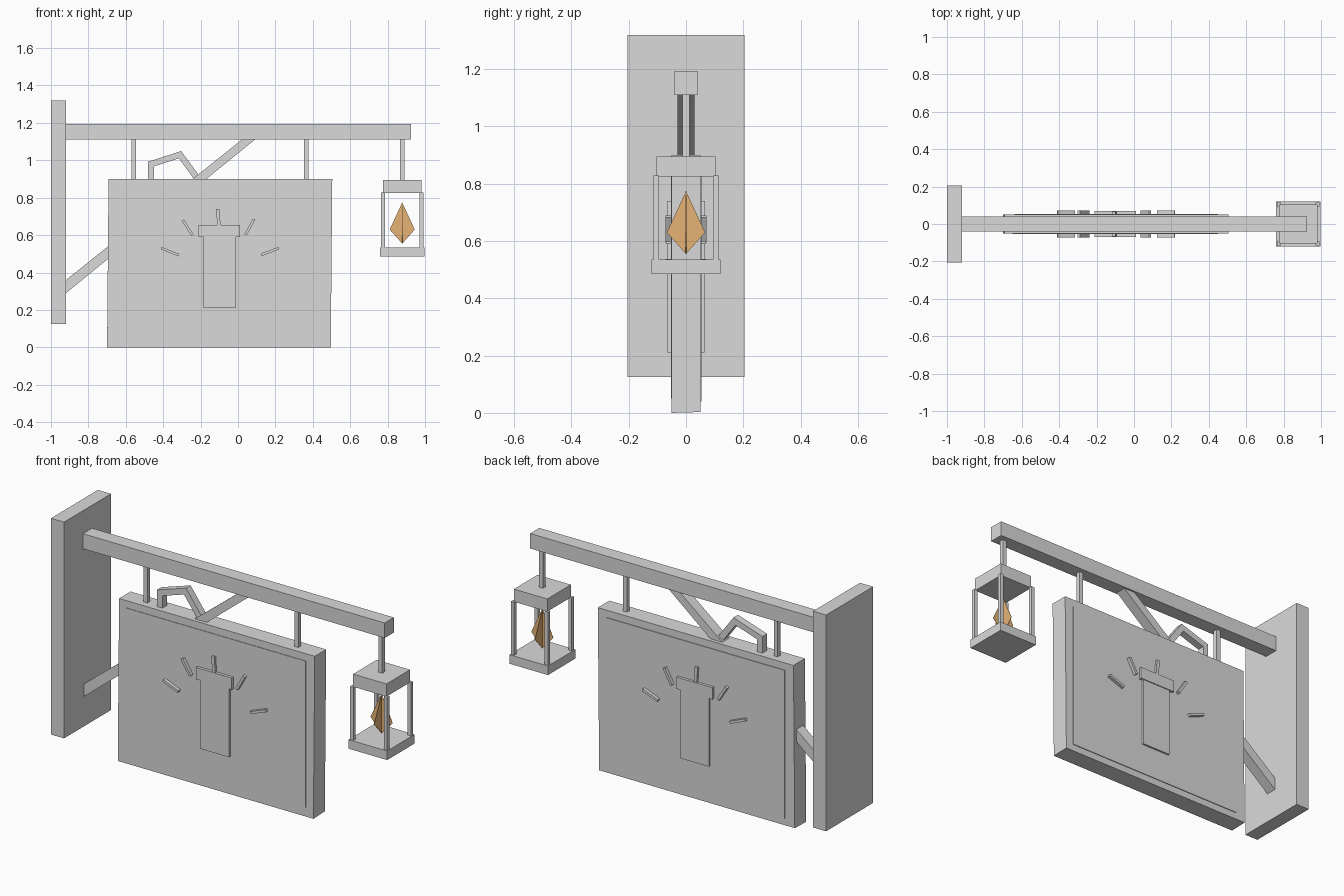
import bpy, bmesh, math
from mathutils import Vector, Matrix

if "Cube" in bpy.data.objects:
    bpy.data.objects.remove(bpy.data.objects["Cube"])


def material(name, rgb):
    m = bpy.data.materials.new(name)
    m.diffuse_color = (*rgb, 1)
    m.use_nodes = True
    m.node_tree.nodes["Principled BSDF"].inputs["Base Color"].default_value = m.diffuse_color
    return m


GREY = material("weathered grey", (0.7, 0.7, 0.7))
AMBER = material("flame amber", (0.79, 0.456, 0.178))


def finish(name, bm, mat):
    bmesh.ops.recalc_face_normals(bm, faces=bm.faces)
    me = bpy.data.meshes.new(name)
    bm.to_mesh(me)
    bm.free()
    me.materials.append(mat)
    ob = bpy.data.objects.new(name, me)
    bpy.context.collection.objects.link(ob)
    return ob


def box(name, x, y, z, mat=GREY):
    """Box from three (min, max) ranges."""
    bm = bmesh.new()
    size = Matrix.Diagonal((x[1] - x[0], y[1] - y[0], z[1] - z[0], 1))
    mid = Matrix.Translation([sum(r) / 2 for r in (x, y, z)])
    bmesh.ops.create_cube(bm, size=1, matrix=mid @ size)
    return finish(name, bm, mat)


def prism(name, outline, y, mat=GREY):
    """Extrude an (x, z) outline through the y range."""
    bm = bmesh.new()
    face = bm.faces.new([bm.verts.new((px, y[0], pz)) for px, pz in outline])
    out = bmesh.ops.extrude_face_region(bm, geom=[face])
    verts = [v for v in out["geom"] if isinstance(v, bmesh.types.BMVert)]
    bmesh.ops.translate(bm, verts=verts, vec=(0, y[1] - y[0], 0))
    return finish(name, bm, mat)


def strip(name, points, width, y):
    """Bent flat bar following (x, z) points with mitred corners."""
    pts = [Vector(p) for p in points]
    left, right = [], []
    for i, p in enumerate(pts):
        dirs = [(pts[j + 1] - pts[j]).normalized()
                for j in (i - 1, i) if 0 <= j < len(pts) - 1]
        t = sum(dirs, Vector((0, 0))).normalized()
        n = Vector((-t.y, t.x)) * (width / 2 / t.dot(dirs[0]))
        left.append(p + n)
        right.append(p - n)
    return prism(name, left + right[::-1], y)


# Wall plate, beam and the diagonal brace running through the board
box("wall_plate", (-1, -0.92), (-0.205, 0.205), (0.125, 1.32))
box("beam", (-0.92, 0.925), (-0.04, 0.04), (1.11, 1.193))
prism("brace", [(-0.92, 0.29), (0.065, 1.09), (0.09, 1.11), (0.02, 1.11),
                (-0.92, 0.36)], (-0.03, 0.03))

# Slightly skewed sign board
board = box("sign_board", (-0.70, 0.496), (-0.05, 0.05), (0.003, 0.9))
for v in board.data.vertices:
    if v.co.z > 0.5:
        v.co.x += 0.008
    elif v.co.y < 0:
        v.co.z = 0
# Thin raised panels on both faces
box("front_panel", (-0.65, 0.45), (-0.053, -0.04), (0.05, 0.86))
box("back_panel", (-0.64, 0.45), (0.04, 0.054), (0.04, 0.86))

# Hanging rods and bent handle
for i, x in enumerate((-0.557, 0.365, 0.878)):
    box(f"hanging_rod_{i}", (x - 0.012, x + 0.012), (-0.012, 0.012),
        (0.88, 1.12))
strip("bent_handle", [(-0.465, 0.88), (-0.465, 0.98), (-0.31, 1.03),
                      (-0.20, 0.88)], 0.033, (-0.02, 0.02))

# Raised candle emblem on both sides
RAYS = [((-0.41, 0.53), (-0.317, 0.493)), ((-0.295, 0.68), (-0.243, 0.598)),
        ((0.04, 0.602), (0.086, 0.685)), ((0.125, 0.495), (0.218, 0.53))]
for side, s in (("front", -1), ("back", 1)):
    def depth(d):
        return tuple(sorted((s * 0.045, s * d)))
    box(f"{side}_candle_body", (-0.185, -0.01), depth(0.064), (0.21, 0.6))
    box(f"{side}_candle_top", (-0.21, 0.01), depth(0.069), (0.59, 0.655))
    strip(f"{side}_candle_wick", [(-0.102, 0.65), (-0.108, 0.74)], 0.018,
          depth(0.066))
    for i, ray in enumerate(RAYS):
        strip(f"{side}_ray_{i}", ray, 0.014, depth(0.072))

# Lantern frame
LX = 0.878
box("lantern_cap", (LX - 0.102, LX + 0.102), (-0.103, 0.103), (0.825, 0.895))
box("lantern_base", (LX - 0.118, LX + 0.118), (-0.12, 0.12), (0.485, 0.535))
for i, (sx, sy) in enumerate([(-1, -1), (1, -1), (1, 1), (-1, 1)]):
    cx, cy = LX + sx * 0.103, sy * 0.104
    box(f"lantern_post_{i}", (cx - 0.01, cx + 0.01), (cy - 0.01, cy + 0.01),
        (0.53, 0.828))

# Flame: two crossed thin diamonds
for i in range(2):
    flame = prism(f"flame_{i}", [(0, 0.555), (0.067, 0.63), (0, 0.774),
                                 (-0.067, 0.63)], (-0.001, 0.001), AMBER)
    flame.data.transform(Matrix.Translation((LX, 0, 0))
                         @ Matrix.Rotation(i * math.pi / 2, 4, "Z"))
